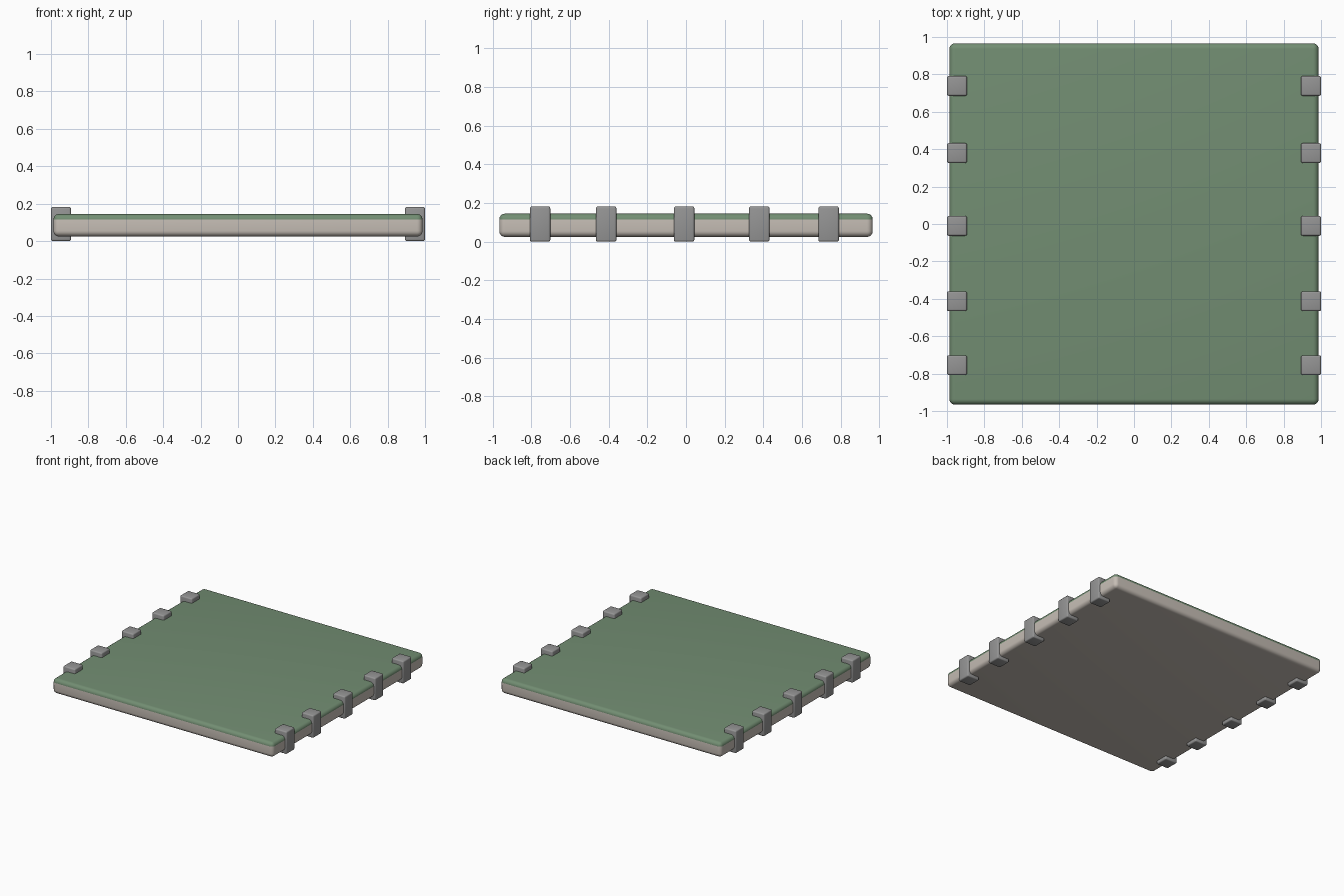
import bpy, bmesh
from mathutils import Matrix

if "Cube" in bpy.data.objects:
    bpy.data.objects.remove(bpy.data.objects["Cube"])


def material(name, rgb):
    m = bpy.data.materials.new(name)
    m.diffuse_color = (*rgb, 1)
    m.use_nodes = True
    m.node_tree.nodes["Principled BSDF"].inputs["Base Color"].default_value = m.diffuse_color
    return m


def rounded_box(name, lo, hi, radius, segments, mats):
    bm = bmesh.new()
    size = [b - a for a, b in zip(lo, hi)]
    mid = [(a + b) / 2 for a, b in zip(lo, hi)]
    bmesh.ops.create_cube(bm, size=1, matrix=Matrix.Translation(mid) @ Matrix.Diagonal((*size, 1)))
    bmesh.ops.bevel(bm, geom=bm.edges[:], offset=radius, segments=segments,
                    profile=0.5, affect='EDGES')
    # the second material covers the top face and its rounded rim
    if len(mats) > 1:
        for f in bm.faces:
            if f.calc_center_median().z > hi[2] - radius:
                f.material_index = 1
    mesh = bpy.data.meshes.new(name)
    bm.to_mesh(mesh)
    bm.free()
    for m in mats:
        mesh.materials.append(m)
    ob = bpy.data.objects.new(name, mesh)
    bpy.context.collection.objects.link(ob)
    bpy.context.view_layer.objects.active = ob
    bpy.ops.object.select_all(action='DESELECT')
    ob.select_set(True)
    bpy.ops.object.shade_smooth_by_angle(angle=0.6)
    return ob


beige = material("board_beige", (0.56, 0.51, 0.46))
green = material("mat_green", (0.17, 0.27, 0.17))
grey = material("clip_grey", (0.30, 0.30, 0.30))

# board with green upper surface
rounded_box("board", (-0.987, -0.966, 0.025), (0.987, 0.966, 0.145), 0.03, 6, [beige, green])

# edge clips, five along each side
for side, s in (("left", -1), ("right", 1)):
    for i, y in enumerate((-0.755, -0.413, -0.01, 0.379, 0.738)):
        x0, x1 = sorted((s * 0.893, s * 1.0))
        rounded_box(f"{side}_clip_{i + 1}", (x0, y - 0.053, 0), (x1, y + 0.053, 0.182),
                    0.01, 3, [grey])
